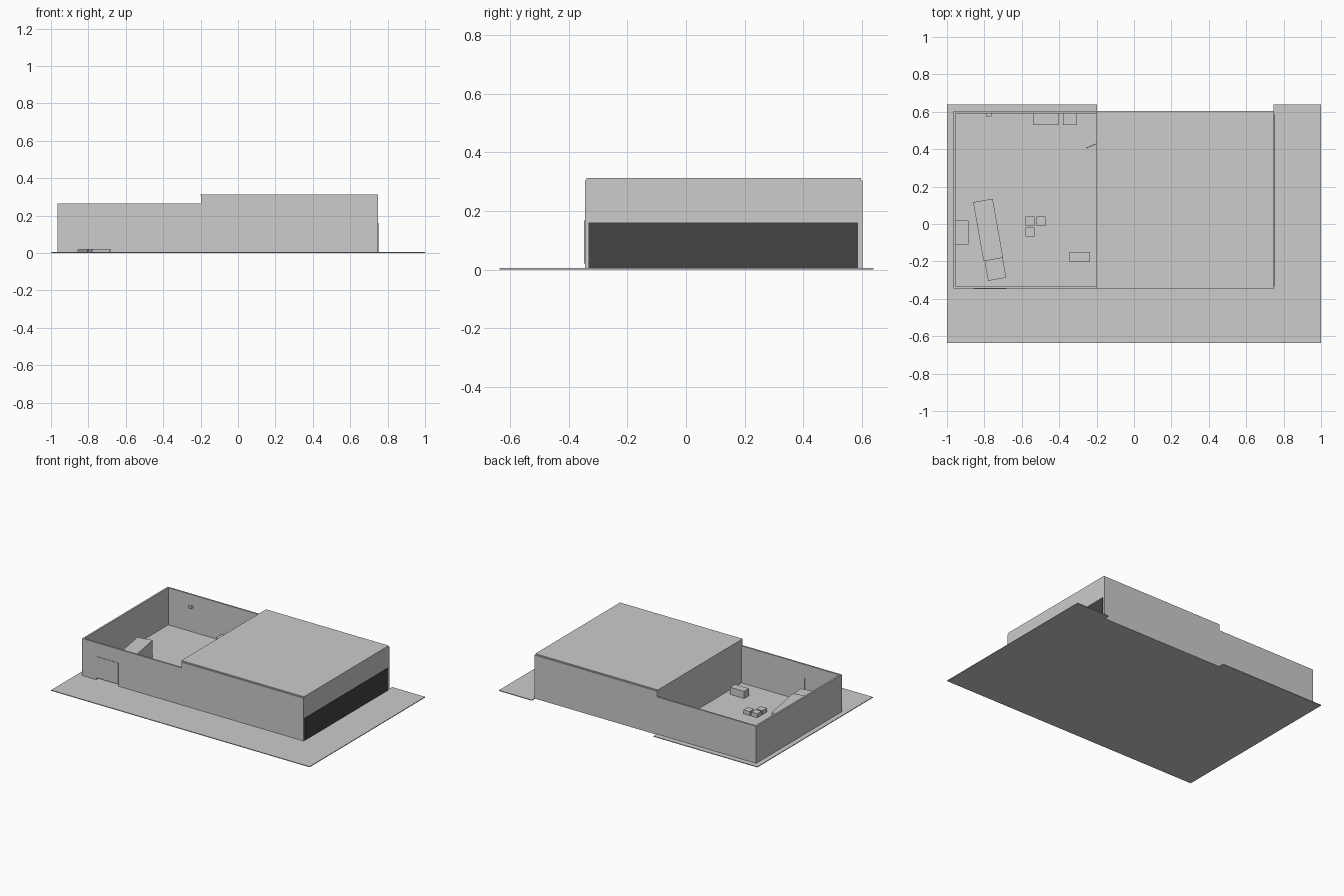
import bpy, bmesh
from math import radians
from mathutils import Matrix, Vector

if "Cube" in bpy.data.objects:
    bpy.data.objects.remove(bpy.data.objects["Cube"], do_unlink=True)


def material(name, value):
    m = bpy.data.materials.new(name)
    m.use_nodes = True
    col = (value, value, value, 1)
    m.diffuse_color = col
    m.node_tree.nodes["Principled BSDF"].inputs["Base Color"].default_value = col
    return m


LIGHT = material("light_grey", 0.604)
DARK = material("dark_grey", 0.056)


def finish(name, bm, mat):
    bmesh.ops.recalc_face_normals(bm, faces=bm.faces)
    me = bpy.data.meshes.new(name)
    bm.to_mesh(me)
    bm.free()
    me.materials.append(mat)
    ob = bpy.data.objects.new(name, me)
    bpy.context.collection.objects.link(ob)
    return ob


def box(name, x, y, z, mat=LIGHT, angle=0):
    """Box from ranges on each axis, optionally turned about its centre."""
    bm = bmesh.new()
    bmesh.ops.create_cube(bm, size=1)
    size = Vector(b - a for a, b in (x, y, z))
    mid = Vector((a + b) / 2 for a, b in (x, y, z))
    bm.transform(Matrix.Translation(mid) @ Matrix.Rotation(radians(angle), 4, "Z")
                 @ Matrix.Diagonal((*size, 1)))
    return finish(name, bm, mat)


def slab(name, outline, z0, z1):
    """Extruded flat outline."""
    bm = bmesh.new()
    face = bm.faces.new([bm.verts.new((x, y, z0)) for x, y in outline])
    top = bmesh.ops.extrude_face_region(bm, geom=[face])["geom"]
    bmesh.ops.translate(bm, vec=(0, 0, z1 - z0),
                        verts=[v for v in top if isinstance(v, bmesh.types.BMVert)])
    return finish(name, bm, LIGHT)


# Main dimensions
LEFT, SPLIT, RIGHT = -0.965, -0.197, 0.748
FRONT, BACK = -0.345, 0.603
T, FLOOR, LOW, HIGH, ROOF = 0.012, 0.005, 0.264, 0.304, 0.312

# Ground plate with the shallow step along its back edge
slab("ground", [(-1, -0.637), (1, -0.637), (1, 0.64), (0.745, 0.64), (0.745, BACK),
                (SPLIT, BACK), (SPLIT, 0.64), (-1, 0.64)], 0, FLOOR)

# Open yard walls, with a door opening in the front one
DOOR = (-0.855, -0.683)
front_y = (FRONT, FRONT + T)
box("yard_back_wall", (LEFT, SPLIT), (BACK - T, BACK), (0, LOW))
box("yard_end_wall", (LEFT, LEFT + T), (FRONT + T, BACK - T), (0, LOW))
box("yard_front_wall_outer", (LEFT, DOOR[0]), front_y, (0, LOW))
box("yard_front_wall_inner", (DOOR[1], SPLIT), front_y, (0, LOW))
box("yard_front_lintel", DOOR, front_y, (0.168, LOW))
box("yard_door", DOOR, (FRONT - 0.003, FRONT + 0.007), (0.02, 0.168))

# Covered hall: long walls, gate end wall, partition and roof
box("hall_front_wall", (SPLIT, RIGHT), front_y, (0, HIGH))
box("hall_back_wall", (SPLIT, RIGHT), (BACK - T, BACK), (0, HIGH))
box("hall_end_wall", (RIGHT - T, RIGHT), (FRONT + T, BACK - T), (0, HIGH))
PASS = (0.43, 0.495)
part_x = (SPLIT, SPLIT + T)
box("partition_front", part_x, (FRONT + T, PASS[0]), (0, HIGH))
box("partition_back", part_x, (PASS[1], BACK - T), (0, HIGH))
box("partition_lintel", part_x, PASS, (0.13, HIGH))
box("partition_door", (-0.259, -0.195), (0.416, 0.42), (FLOOR, 0.13), angle=23)
box("roof", (SPLIT - 0.004, RIGHT), (FRONT + 0.006, BACK - 0.006), (HIGH, ROOF))
box("gate_panel", (RIGHT, RIGHT + 0.003), (-0.333, 0.587), (FLOOR, 0.16), DARK)

# Boxes standing against the yard walls
box("back_cabinet_long", (-0.54, -0.405), (0.53, BACK - T), (FLOOR, 0.05))
box("back_cabinet_short", (-0.38, -0.305), (0.53, BACK - T), (FLOOR, 0.05))
box("end_cabinet", (LEFT + T, -0.885), (-0.11, 0.02), (FLOOR, 0.04))
box("wall_unit", (-0.79, -0.763), (0.575, BACK - T), (0.172, 0.187))

# Parked vehicle, turned slightly
box("vehicle_body", (-0.833, -0.727), (-0.192, 0.128), (FLOOR, 0.125), angle=10)
box("vehicle_cab", (-0.79, -0.692), (-0.296, -0.188), (FLOOR, 0.113), angle=10)

# Loose crates
for i, (x, y) in enumerate([(-0.555, 0.015), (-0.497, 0.015), (-0.555, -0.042)]):
    box(f"crate_{i + 1}", (x - 0.024, x + 0.024), (y - 0.024, y + 0.024), (FLOOR, 0.033))
box("bench_crate", (-0.345, -0.235), (-0.203, -0.15), (FLOOR, 0.055))
